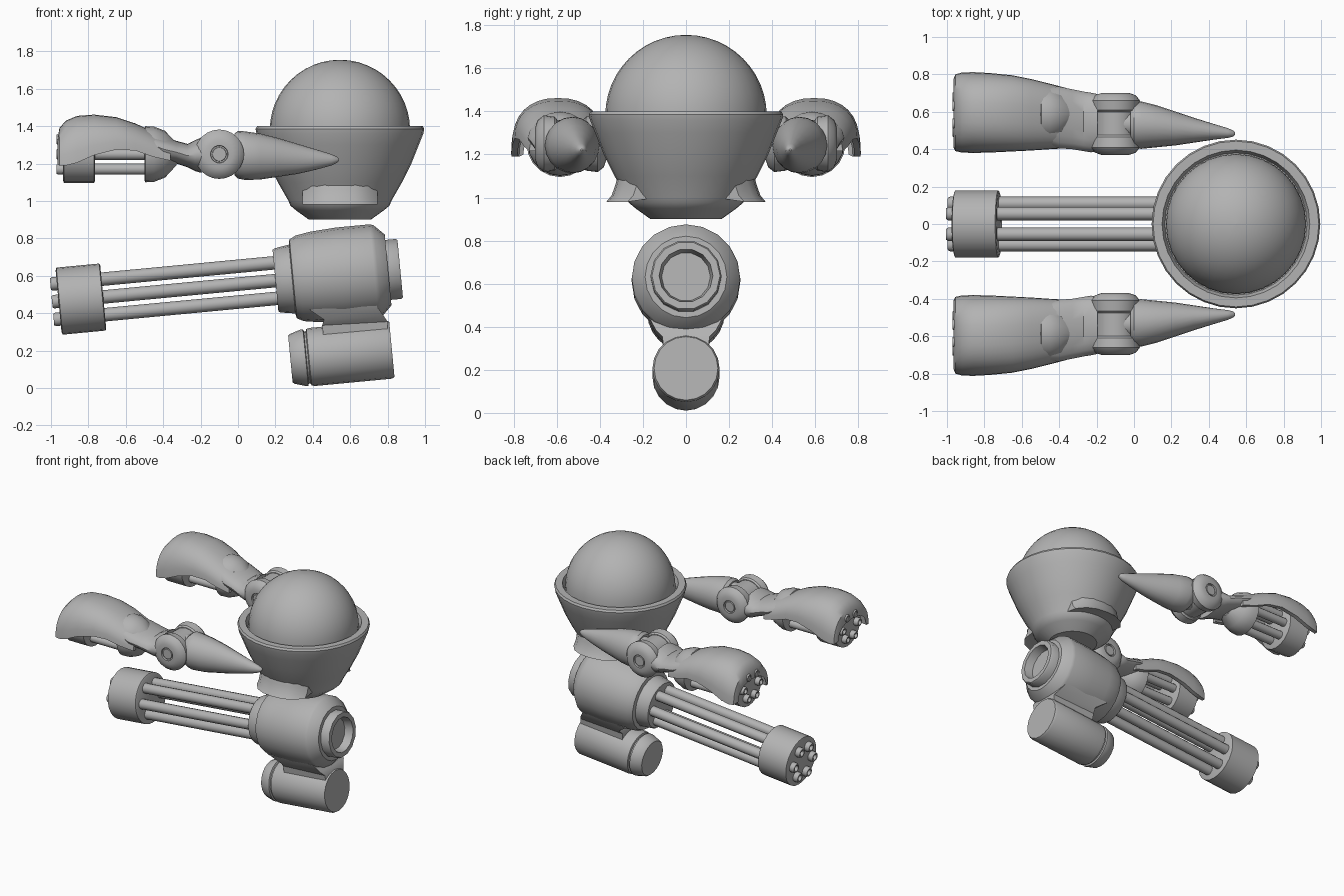
import bpy, bmesh, math
from mathutils import Vector

if "Cube" in bpy.data.objects:
    bpy.data.objects.remove(bpy.data.objects["Cube"])

grey = bpy.data.materials.new("matte grey")
grey.diffuse_color = (0.45, 0.45, 0.45, 1)
grey.use_nodes = True
grey.node_tree.nodes["Principled BSDF"].inputs["Base Color"].default_value = grey.diffuse_color


def loft(name, rings, cyclic=False):
    """Skin a list of equal-length closed rings; end rings are capped."""
    bm = bmesh.new()
    rows = [[bm.verts.new(p) for p in r] for r in rings]
    n = len(rows[0])
    pairs = list(zip(rows, rows[1:]))
    for a, b in pairs:
        for i in range(n):
            j = (i + 1) % n
            bm.faces.new((a[i], a[j], b[j], b[i]))
    bm.faces.new(rows[0])
    bm.faces.new(rows[-1])
    bmesh.ops.remove_doubles(bm, verts=bm.verts, dist=1e-5)
    bmesh.ops.recalc_face_normals(bm, faces=bm.faces)
    me = bpy.data.meshes.new(name)
    bm.to_mesh(me)
    bm.free()
    me.materials.append(grey)
    ob = bpy.data.objects.new(name, me)
    bpy.context.collection.objects.link(ob)
    return ob


def lathe(name, origin, axis, profile, segs=16):
    """Revolve (distance along axis, radius) pairs around an axis."""
    o, a = Vector(origin), Vector(axis).normalized()
    ref = Vector((0, 1, 0)) if abs(a.y) < 0.9 else Vector((0, 0, 1))
    p = (ref - a * ref.dot(a)).normalized()
    q = a.cross(p)
    angs = [2 * math.pi * i / segs for i in range(segs)]
    return loft(name, [[o + a * u + (p * math.cos(t) + q * math.sin(t)) * max(r, 1e-4)
                        for t in angs] for u, r in profile])


def barrels(name, origin, axis, ring, r, tip, start, end):
    """Six parallel barrels with hollow muzzles."""
    o, a = Vector(origin), Vector(axis).normalized()
    p = Vector((0, 1, 0))
    q = a.cross(p)
    for k in range(6):
        t = k * math.pi / 3
        c = o + (p * math.cos(t) + q * math.sin(t)) * ring
        lathe(f"{name}_{k + 1}", c, a,
              [(tip + .04, r * .55), (tip, r * .6), (tip, r * .85), (tip + .01, r), (start, r), (end, r)], 12)


def ellipse_ring(x, y0, y1, z0, z1, s, n=20):
    cy, cz, ry, rz = (y0 + y1) / 2, (z0 + z1) / 2, (y1 - y0) / 2, (z1 - z0) / 2
    return [(x, s * (cy + ry * math.cos(2 * math.pi * i / n)),
             cz + rz * math.sin(2 * math.pi * i / n)) for i in range(n)]


# head: dome sitting in a rimmed bowl
dome = [(.375 * math.sin(t), .375 * math.cos(t)) for t in
        [i * math.pi / 24 for i in range(13)]]
lathe("dome", (.545, 0, 1.38), (0, 0, 1), [(-.03, .375)] + dome, 32)
lathe("bowl", (.545, 0, 0), (0, 0, 1),
      [(.90, .165), (.95, .235), (.975, .265), (1.0, .275), (1.1, .332), (1.2, .382), (1.3, .422),
       (1.36, .446), (1.385, .451), (1.4, .443), (1.4, .395), (1.36, .38)], 32)

# flared vents on both sides of the bowl
for s, side in ((1, "left"), (-1, "right")):
    rings = []
    for d, f in ((-.2, 0), (-.15, .6), (-.08, .92), (0, 1), (.08, .92), (.15, .6), (.2, 0)):
        back = .1 * (1 - f)
        rings.append([(.545 + d, s * (y - back), z) for y, z in
                      ((.2, 1.14), (.31, 1.12), (.328, 1.06), (.345, 1.01), (.37, .98), (.27, .995), (.2, .99))])
    loft("vent_" + side, rings)

# rotary gun slung below the head
tilt = (1, 0, .095)
gun = (-.845, 0, .475)
lathe("gun_muzzle_drum", gun, tilt, [(-.115, .165), (-.11, .18), (.12, .18), (.125, .17)], 24)
barrels("gun_barrel", gun, tilt, .11, .036, -.15, .1, 1.08)
lathe("gun_collar", gun, tilt, [(1.05, .165), (1.06, .172), (1.14, .185), (1.2, .185)], 20)
lathe("gun_body", gun, tilt,
      [(1.14, .19), (1.145, .212), (1.18, .23), (1.26, .243), (1.4, .252), (1.58, .252), (1.6, .245),
       (1.655, .19), (1.655, .16)], 20)
lathe("gun_rear_cap", gun, tilt,
      [(1.62, .165), (1.71, .165), (1.72, .158), (1.72, .125), (1.66, .113)], 14)

# ammunition drum and its neck
drum = (.3, 0, .157)
lathe("ammo_drum", drum, tilt, [(.075, .14), (.08, .152), (.1, .156), (.51, .156), (.525, .148)], 20)
lathe("ammo_drum_cap", drum, tilt, [(-.02, .125), (-.012, .133), (.05, .152), (.062, .152), (.066, .14), (.1, .14)], 20)
loft("drum_neck", [[(x0, -w, z), (x1, -w, z + .02), (x1, w, z + .02), (x0, w, z)]
                   for z, x0, x1, w in ((.25, .46, .8, .1), (.335, .45, .8, .11),
                                        (.365, .46, .78, .14), (.42, .38, .74, .17))])

# two mirrored arms
for s, side in ((1, "left"), (-1, "right")):
    # tapered upper arm ending in a blunt point
    loft("upper_arm_" + side, [ellipse_ring(*v, s) for v in (
        (-.02, .425, .635, 1.14, 1.36), (.0, .405, .65, 1.12, 1.375), (.04, .402, .655, 1.112, 1.372),
        (.12, .41, .635, 1.115, 1.36), (.22, .42, .602, 1.13, 1.335), (.32, .435, .568, 1.145, 1.305),
        (.42, .45, .537, 1.168, 1.275), (.5, .46, .513, 1.19, 1.25), (.53, .467, .5, 1.205, 1.237),
        (.54, .478, .49, 1.217, 1.225))])

    # elbow: inner knuckle between two rounded fork plates with recessed hubs
    elbow = (-.1, 0, 1.25)
    lathe("elbow_knuckle_" + side, elbow, (0, s, 0), [(.44, .11), (.64, .11)], 24)
    loft("elbow_link_" + side, [ellipse_ring(x, .455, .615, 1.15, 1.35, s) for x in (-.1, .01)])
    for part, a, b in (("outer", .60, .70), ("inner", .475, .37)):
        d = 1 if b > a else -1
        lathe(f"elbow_plate_{part}_{side}", elbow, (0, s, 0),
              [(a, .115), (a + d * .01, .125), (b - d * .04, .132), (b - d * .012, .11), (b, .075),
               (b, .047), (b - d * .012, .045), (b - d * .012, .038), (b - d * .004, .036)], 24)

    # wrist block joining the elbow to the cowl
    loft("forearm_" + side, [ellipse_ring(*v, s) for v in (
        (-.47, .43, .73, 1.24, 1.37), (-.4, .405, .735, 1.21, 1.345), (-.33, .4, .72, 1.2, 1.322),
        (-.27, .39, .708, 1.18, 1.305), (-.23, .383, .702, 1.16, 1.325), (-.195, .39, .695, 1.15, 1.34))])

    # open-bottomed cowl over the arm gun: x, y range, edge height, top height
    rings = []
    for x, y0, y1, zb, zt, th in (
            (-.965, .41, .775, 1.2, 1.33, .02), (-.955, .39, .80, 1.19, 1.39, .025),
            (-.92, .382, .81, 1.19, 1.43, .03), (-.86, .38, .812, 1.205, 1.455, .03),
            (-.77, .382, .807, 1.245, 1.462, .03), (-.65, .388, .795, 1.275, 1.448, .03),
            (-.55, .393, .775, 1.27, 1.415, .03), (-.45, .4, .75, 1.235, 1.37, .03),
            (-.36, .405, .727, 1.215, 1.325, .03)):
        cy, ry, h = (y0 + y1) / 2, (y1 - y0) / 2, zt - zb
        ring = []
        for k, off in ((1, 0), (-1, th)):
            for i in range(17):
                t = math.pi * (i if k > 0 else 16 - i) / 16
                c, sn = math.cos(t), math.sin(t)
                ring.append((x, s * (cy + (ry - off) * math.copysign(abs(c) ** .85, c)),
                             zb + (h - off) * abs(sn) ** .85))
        rings.append(ring)
    loft("cowl_" + side, rings)

    # arm gun: muzzle drum, six barrels and rear drum
    c = (-.85, s * .585, 1.25)
    lathe("arm_gun_drum_" + side, c, (1, 0, 0), [(-.085, .14), (-.08, .155), (.08, .155), (.085, .145)], 20)
    barrels("arm_gun_barrel_" + side, c, (1, 0, 0), .092, .03, -.12, .07, .38)
    lathe("arm_gun_rear_" + side, c, (1, 0, 0), [(.35, .14), (.355, .15), (.4, .148), (.46, .125), (.52, .06)], 20)

# smooth shading with crisp edges
bpy.ops.object.select_all(action='SELECT')
bpy.context.view_layer.objects.active = bpy.context.selected_objects[0]
bpy.ops.object.shade_smooth_by_angle(angle=math.radians(35))
